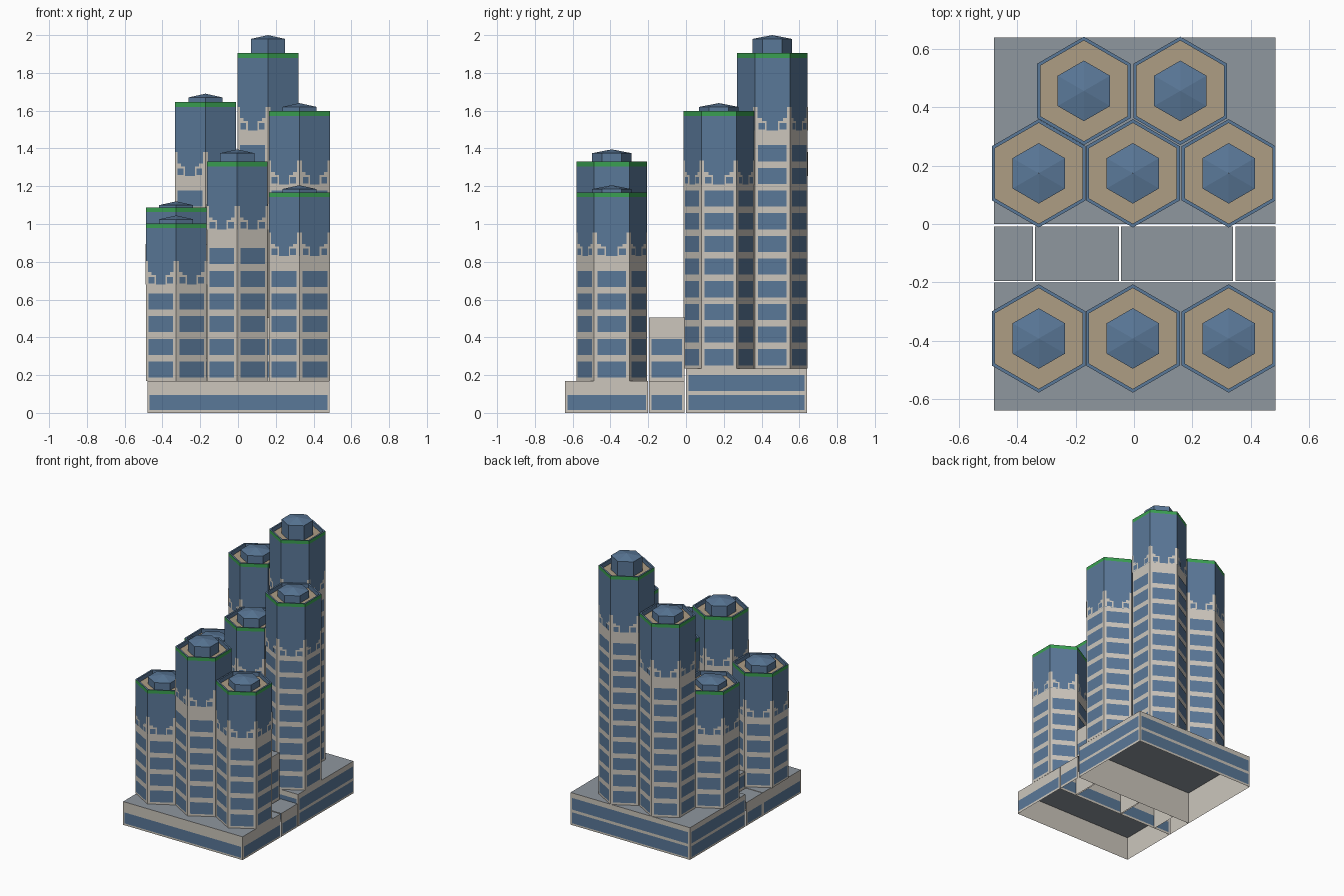
import bpy, bmesh, math

if "Cube" in bpy.data.objects:
    bpy.data.objects.remove(bpy.data.objects["Cube"])

# ---- flat colours ----
def lin(c):
    c /= 255
    return c / 12.92 if c <= 0.04045 else ((c + 0.055) / 1.055) ** 2.4

COLOURS = [("pale_stone", (204, 198, 188)), ("glass_blue", (90, 120, 152)),
           ("green_trim", (58, 160, 82)), ("tan_roof", (174, 157, 132)),
           ("grey_roof", (143, 151, 159))]
STONE, GLASS, GREEN, TAN, GREY = range(5)
MATS = []
for name, rgb in COLOURS:
    m = bpy.data.materials.new(name)
    m.diffuse_color = (*[lin(c) for c in rgb], 1)
    m.use_nodes = True
    m.node_tree.nodes["Principled BSDF"].inputs["Base Color"].default_value = m.diffuse_color
    MATS.append(m)


def finish(name, bm):
    me = bpy.data.meshes.new(name)
    bm.to_mesh(me)
    bm.free()
    for m in MATS:
        me.materials.append(m)
    ob = bpy.data.objects.new(name, me)
    bpy.context.collection.objects.link(ob)


def face(bm, pts, mat):
    f = bm.faces.new([bm.verts.new(p) for p in pts])
    f.material_index = mat


# rectangle on the wall running a -> b (counter-clockwise plan, outside on the right)
def panel(bm, a, b, u0, u1, z0, z1, mat, off=0.0):
    dx, dy = b[0] - a[0], b[1] - a[1]
    n = math.hypot(dx, dy)
    ox, oy = dy / n * off, -dx / n * off
    p = (a[0] + dx * u0 + ox, a[1] + dy * u0 + oy)
    q = (a[0] + dx * u1 + ox, a[1] + dy * u1 + oy)
    face(bm, [(*p, z0), (*q, z0), (*q, z1), (*p, z1)], mat)


def hexagon(cx, cy, r):
    return [(cx + r * math.cos(math.radians(30 + 60 * i)),
             cy + r * math.sin(math.radians(30 + 60 * i))) for i in range(6)]


PITCH, WIN, R = 0.12, 0.085, 0.186


def tower(name, cx, cy, base, crown, top, cap):
    bm = bmesh.new()
    # shaft, crown, trim, parapet, roof terrace and penthouse as one stepped profile
    prof = [(R, base, STONE), (R, crown, GLASS), (R, top - 0.025, GREEN), (R, top, GLASS),
            (0.173, top, GLASS), (0.173, top - 0.03, TAN), (0.104, top - 0.03, GLASS),
            (0.104, cap - 0.02, GLASS), (0.0005, cap, GLASS)]
    for (r0, z0, mat), (r1, z1, _) in zip(prof, prof[1:]):
        lo, hi = hexagon(cx, cy, r0), hexagon(cx, cy, r1)
        for i in range(6):
            j = (i + 1) % 6
            face(bm, [(*lo[i], z0), (*lo[j], z0), (*hi[j], z1), (*hi[i], z1)], mat)
    h = hexagon(cx, cy, R)
    for i in range(6):
        a, b = h[i], h[(i + 1) % 6]
        # window rows
        z = base + 0.017
        while z + WIN < crown - 0.01:
            panel(bm, a, b, 0.09, 0.91, z, z + WIN, GLASS, 0.003)
            z += PITCH
        # stepped stone corners at the foot of the crown
        steps = [(0, 0.08, 0.125, STONE, 0.002), (0.08, 0.2, 0.065, STONE, 0.002),
                 (0.2, 0.34, 0.05, STONE, 0.002)]
        for u0, u1, dz, mat, off in steps:
            panel(bm, a, b, u0, u1, crown, crown + dz, mat, off)
            panel(bm, a, b, 1 - u1, 1 - u0, crown, crown + dz, mat, off)
        for u0, u1 in ((0.1, 0.29), (0.71, 0.9)):
            panel(bm, a, b, u0, u1, crown + 0.005, crown + 0.04, GLASS, 0.004)
    finish(name, bm)


# name, x, y, base z, crown foot z, parapet z, penthouse top z
TOWERS = [("front_left", -0.327, -0.393, 0.17, 0.68, 1.003, 1.045),
          ("front_middle", -0.004, -0.393, 0.17, 0.97, 1.33, 1.395),
          ("front_right", 0.325, -0.393, 0.17, 0.83, 1.167, 1.205),
          ("centre_left", -0.327, 0.174, 0.235, 0.77, 1.088, 1.12),
          ("centre_middle", -0.004, 0.174, 0.235, 0.98, 1.33, 1.385),
          ("centre_right", 0.325, 0.174, 0.235, 1.21, 1.597, 1.64),
          ("back_left", -0.172, 0.457, 0.235, 1.255, 1.645, 1.69),
          ("back_right", 0.159, 0.457, 0.235, 1.495, 1.905, 2.0)]
for t in TOWERS:
    tower(t[0] + "_tower", *t[1:])


# open-bottomed block with window bands; yfrom = height where the front/back walls start
def block(name, x0, x1, y0, y1, h, bands, yfrom=0.0):
    bm = bmesh.new()
    c = [(x0, y0), (x1, y0), (x1, y1), (x0, y1)]
    face(bm, [(*p, h) for p in c], GREY)
    for i in range(4):
        a, b = c[i], c[(i + 1) % 4]
        start = yfrom if i % 2 == 0 else 0.0
        if h - start < 0.01:
            continue
        panel(bm, a, b, 0, 1, start, h, STONE)
        m = 0.012 / math.dist(a, b)
        for z0, z1 in bands:
            if z0 >= start:
                panel(bm, a, b, m, 1 - m, z0, z1, GLASS, 0.003)
    finish(name, bm)


LOW = [(0.015, 0.095)]
block("front_podium", -0.48, 0.485, -0.64, -0.2, 0.17, LOW)
block("back_podium", -0.48, 0.485, 0.0, 0.64, 0.235, LOW + [(0.115, 0.2)])
# linking blocks between the podiums
upper = [(0.207 + PITCH * k - 0.02, 0.207 + PITCH * k + 0.065) for k in range(2)]
block("link_left_end", -0.48, -0.346, -0.195, -0.008, 0.17, LOW, 0.17)
block("link_left", -0.34, -0.052, -0.195, -0.008, 0.29, LOW + upper[:1], 0.17)
block("link_tall", -0.044, 0.34, -0.195, -0.008, 0.505, LOW + upper, 0.17)
block("link_right_end", 0.348, 0.485, -0.195, -0.008, 0.17, LOW, 0.17)
